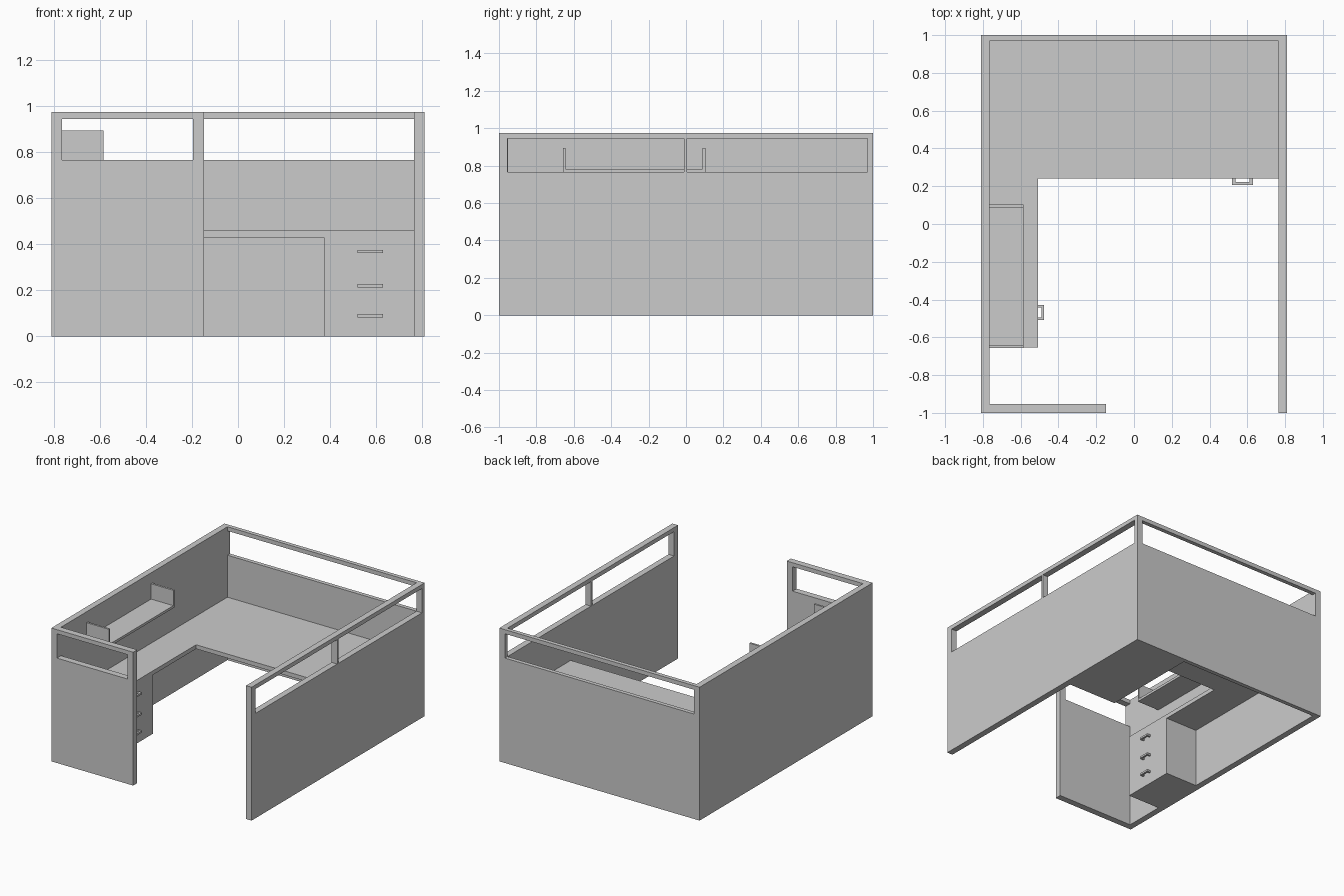
import bpy, bmesh
from mathutils import Matrix

if "Cube" in bpy.data.objects:
    bpy.data.objects.remove(bpy.data.objects["Cube"])

# Local (u, v, w) to world axes for a profile extruded along the given axis
AXES = {
    'X': Matrix(((0, 0, 1, 0), (1, 0, 0, 0), (0, 1, 0, 0), (0, 0, 0, 1))),  # profile in y, z
    'Y': Matrix(((1, 0, 0, 0), (0, 0, 1, 0), (0, 1, 0, 0), (0, 0, 0, 1))),  # profile in x, z
    'Z': Matrix.Identity(4),                                                # profile in x, y
}


def rect(u0, u1, v0, v1):
    return [(u0, v0), (u1, v0), (u1, v1), (u0, v1)]


def prism(name, axis, w0, w1, *loops):
    """Extrude an outline (further loops are holes) from w0 to w1 along an axis."""
    cu = bpy.data.curves.new(name + "_profile", 'CURVE')
    cu.dimensions = '2D'
    cu.fill_mode = 'BOTH'
    cu.extrude = (w1 - w0) / 2
    for loop in loops:
        sp = cu.splines.new('POLY')
        sp.points.add(len(loop) - 1)
        for p, (u, v) in zip(sp.points, loop):
            p.co = (u, v, 0, 1)
        sp.use_cyclic_u = True
        sp.use_smooth = False
    tmp = bpy.data.objects.new(name + "_profile", cu)
    bpy.context.collection.objects.link(tmp)
    dg = bpy.context.evaluated_depsgraph_get()
    me = bpy.data.meshes.new_from_object(tmp.evaluated_get(dg))
    bpy.data.objects.remove(tmp)
    bpy.data.curves.remove(cu)

    bm = bmesh.new()
    bm.from_mesh(me)
    bm.transform(AXES[axis] @ Matrix.Translation((0, 0, (w0 + w1) / 2)))
    bmesh.ops.remove_doubles(bm, verts=bm.verts, dist=1e-4)
    bmesh.ops.recalc_face_normals(bm, faces=bm.faces)
    for f in bm.faces:
        f.smooth = False
    bm.to_mesh(me)
    bm.free()
    me.name = name
    ob = bpy.data.objects.new(name, me)
    bpy.context.collection.objects.link(ob)
    return ob


W, IN, TOP = 0.81, 0.765, 0.975      # outer and inner half width, wall height
SILL, HEAD = 0.767, 0.945            # window opening heights
DESK0, DESK1 = 0.43, 0.46            # desktop underside and top

# Side walls: solid on the left, two windows on the right
prism("left_wall", 'X', -W, -IN, rect(-1, 1, 0, TOP))
prism("right_wall", 'X', IN, W, rect(-1, 1, 0, TOP),
      rect(-0.955, -0.01, SILL, HEAD), rect(0.005, 0.97, SILL, HEAD))

# Back wall: panel with an open strip under the top rail
prism("back_wall_panel", 'Y', 0.97, 1, rect(-IN, IN, 0, SILL))
prism("back_wall_rail", 'Y', 0.97, 1, rect(-IN, IN, HEAD, TOP))

# Short front wall with window
prism("front_wall", 'Y', -1, -0.953,
      [(-IN, 0), (-0.148, 0), (-0.148, TOP), (-IN, TOP),
       (-IN, HEAD), (-0.195, HEAD), (-0.195, SILL), (-IN, SILL)])

# L-shaped desktop
prism("desktop", 'Z', DESK0, DESK1,
      [(-IN, -0.655), (-0.507, -0.655), (-0.507, 0.24), (IN, 0.24), (IN, 0.97), (-IN, 0.97)])

# Drawer pedestals
prism("right_pedestal", 'Z', 0, DESK0, rect(0.374, IN, 0.24, 0.97))
prism("left_pedestal", 'Z', 0, DESK0, rect(-IN, -0.507, -0.655, -0.26))

# Drawer handles, U-shaped in plan
for i, z in enumerate((0.089, 0.22, 0.369)):
    prism(f"right_drawer_handle_{i + 1}", 'Z', z - 0.007, z + 0.007,
          [(0.52, 0.24), (0.52, 0.207), (0.63, 0.207), (0.63, 0.24),
           (0.612, 0.24), (0.612, 0.222), (0.538, 0.222), (0.538, 0.24)])
    prism(f"left_drawer_handle_{i + 1}", 'Z', z - 0.007, z + 0.007,
          [(-0.507, -0.507), (-0.477, -0.507), (-0.477, -0.43), (-0.507, -0.43),
           (-0.507, -0.443), (-0.49, -0.443), (-0.49, -0.494), (-0.507, -0.494)])

# Wall shelf with upright ends
prism("wall_shelf", 'X', -IN, -0.585,
      [(-0.657, 0.765), (0.103, 0.765), (0.103, 0.895), (0.088, 0.895),
       (0.088, 0.783), (-0.643, 0.783), (-0.643, 0.895), (-0.657, 0.895)])
